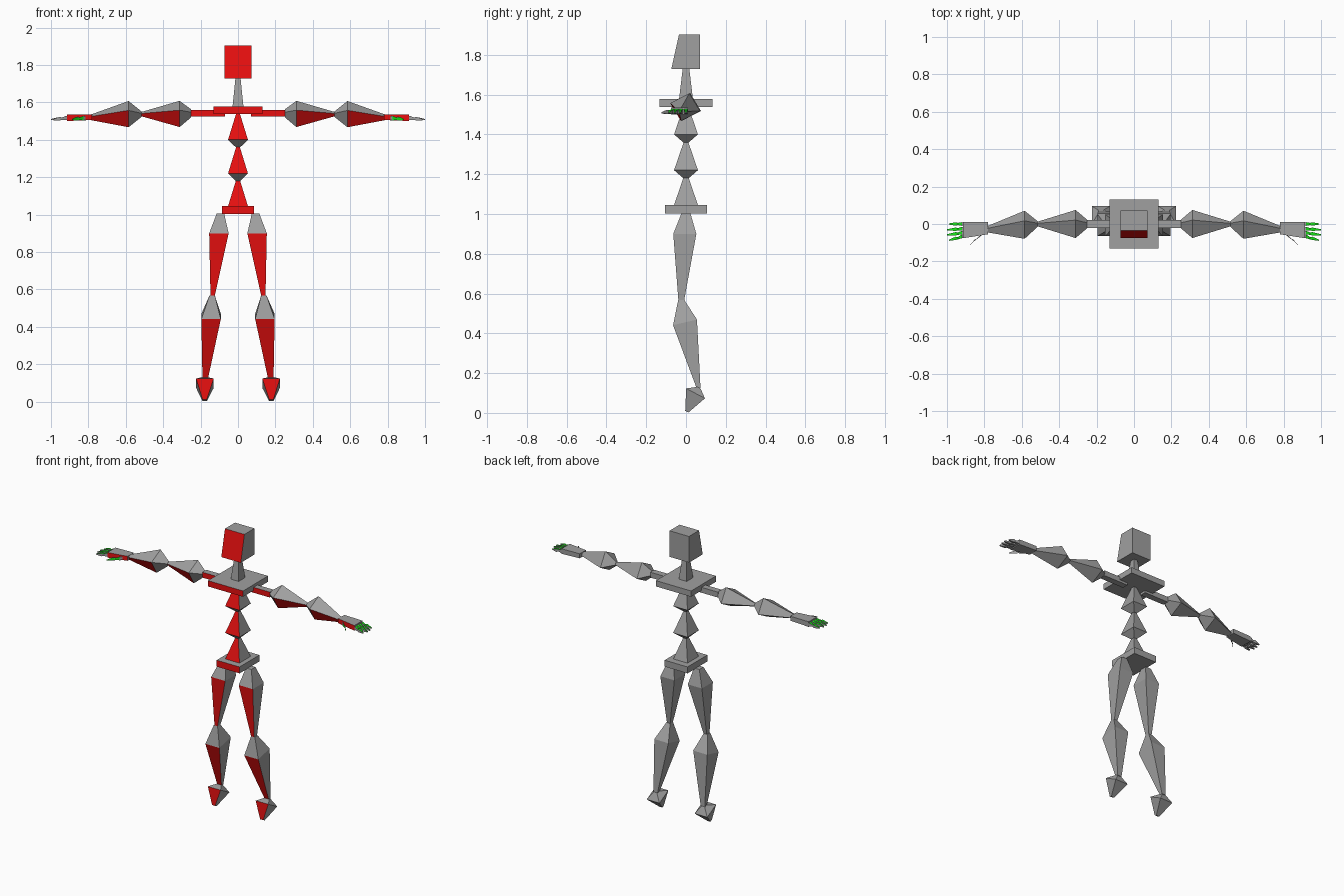
import bpy
import bmesh
from mathutils import Vector

if "Cube" in bpy.data.objects:
    bpy.data.objects.remove(bpy.data.objects["Cube"])


def material(name, rgb):
    m = bpy.data.materials.new(name)
    m.diffuse_color = (*rgb, 1)
    m.use_nodes = True
    m.node_tree.nodes["Principled BSDF"].inputs["Base Color"].default_value = m.diffuse_color
    return m


MATS = [material("grey", (0.35, 0.35, 0.35)),
        material("red", (0.8, 0.005, 0.005)),
        material("green", (0.01, 0.8, 0.01))]
GREY, RED, GREEN = 0, 1, 2
X, Y, Z = Vector((1, 0, 0)), Vector((0, 1, 0)), Vector((0, 0, 1))


def loft(name, rings, paint=None, flip=1):
    """Four-sided loft through rings (centre, u, v); paint = {segment: colour} on the -v side."""
    paint = paint or {}
    bm = bmesh.new()
    loops = []
    for c, u, v in rings:
        c = Vector(c)
        pts = (c - u - v, c + u - v, c + u + v, c - u + v)
        loops.append([bm.verts.new((p.x * flip, p.y, p.z)) for p in pts])
    for s, (a, b) in enumerate(zip(loops, loops[1:])):
        for i in range(4):
            j = (i + 1) % 4
            f = bm.faces.new((a[i], a[j], b[j], b[i]))
            if i == 0:
                f.material_index = paint.get(s, GREY)
    bm.faces.new(loops[0][::-1])
    bm.faces.new(loops[-1])
    bmesh.ops.recalc_face_normals(bm, faces=bm.faces)
    me = bpy.data.meshes.new(name)
    bm.to_mesh(me)
    bm.free()
    for m in MATS:
        me.materials.append(m)
    bpy.context.collection.objects.link(bpy.data.objects.new(name, me))


def pair(name, rings, paint=None):
    loft("right_" + name, rings, paint, -1)
    loft("left_" + name, rings, paint, 1)


def flat(c, hx, hy):
    """Horizontal ring."""
    return (c, X * hx, Y * hy)


# Hip and chest plates
loft("hip_plate", [flat((0, 0, 1.003), .085, .105), flat((0, 0, 1.046), .085, .105)], {0: RED})
loft("chest_plate", [flat((0, 0, 1.538), .13, .132), flat((0, 0, 1.577), .13, .132)], {0: RED})

# Three stacked spine bones
for i, z in enumerate((1.005, 1.18, 1.36)):
    loft(f"spine_bone_{i + 1}", [flat((0, 0, z), .012, .014),
                                 flat((0, 0, z + .04), .053, .06),
                                 flat((0, 0, z + .18), .01, .012)], {1: RED})

# Neck and head with a sloping face
loft("neck", [flat((0, 0, 1.56), .031, .037), flat((0, 0, 1.735), .013, .016)])
loft("head", [flat((0, -.002, 1.728), .072, .072), flat((0, .018, 1.903), .072, .053)], {0: RED})

# Shoulder bars
pair("shoulder", [((x, 0, 1.541), Z * .018, Y * .021) for x in (.07, .25)], {0: RED})

# Arm bones, cross-section turned to a diamond
AU, AV = Vector((0, -.027, .045)), Vector((0, .048, .025))
pair("upper_arm", [((.25, 0, 1.541), AU * .3, AV * .3),
                   ((.312, 0, 1.538), AU, AV),
                   ((.515, 0, 1.537), AU * .17, AV * .17)], {1: RED})
pair("forearm", [((.515, 0, 1.537), AU * .2, AV * .2),
                 ((.585, -.004, 1.537), AU, AV),
                 ((.785, -.028, 1.52), AU * .22, AV * .22)], {1: RED})

# Palm
pair("palm", [((.78, -.022, 1.521), Z * .015, Y * .033),
              ((.915, -.033, 1.517), Z * .017, Y * .043)], {0: RED})

# Four fingers of two joints each, green on top
for i, (y0, y1, tip) in enumerate(((0, 0, .99), (-.025, -.031, 1.0),
                                   (-.046, -.058, 1.0), (-.066, -.087, .99))):
    ym = (y0 + y1) / 2
    pair(f"finger_{i + 1}", [((.905, y0, 1.516), Y * .006, -Z * .007),
                             ((.92, y0, 1.516), Y * .01, -Z * .011),
                             ((.942, ym, 1.513), Y * .006, -Z * .006),
                             ((.953, ym, 1.512), Y * .009, -Z * .01),
                             ((tip, y1, 1.508), Y * .003, -Z * .003)],
         {1: GREEN, 2: GREEN, 3: GREEN})

# Thumb, green on the front
TV = Vector((-.6, .8, 0))
pair("thumb", [((.805, -.05, 1.516), Z * .006, TV * .006),
               ((.82, -.062, 1.515), Z * .012, TV * .011),
               ((.85, -.086, 1.512), Z * .005, TV * .005),
               ((.858, -.092, 1.512), Z * .01, TV * .01),
               ((.885, -.122, 1.508), Z * .003, TV * .003)], {1: GREEN, 2: GREEN, 3: GREEN})

# Leg bones
pair("thigh", [flat((.094, 0, 1.005), .02, .022),
               flat((.102, -.006, .9), .052, .058),
               flat((.136, -.024, .562), .011, .014)], {1: RED})
pair("shin", [flat((.138, -.024, .568), .014, .015),
              ((.144, -.005, .455), X * .052, Vector((0, .06, .014))),
              flat((.175, .063, .125), .015, .01)], {1: RED})

# Feet pointing down to the toe
pair("foot", [((.177, .066, .126), X * .014, Vector((0, .008, -.005))),
              ((.177, .048, .098), X * .047, Vector((0, .047, -.025))),
              ((.178, .004, .006), X * .011, Vector((0, .008, -.004)))], {1: RED})
